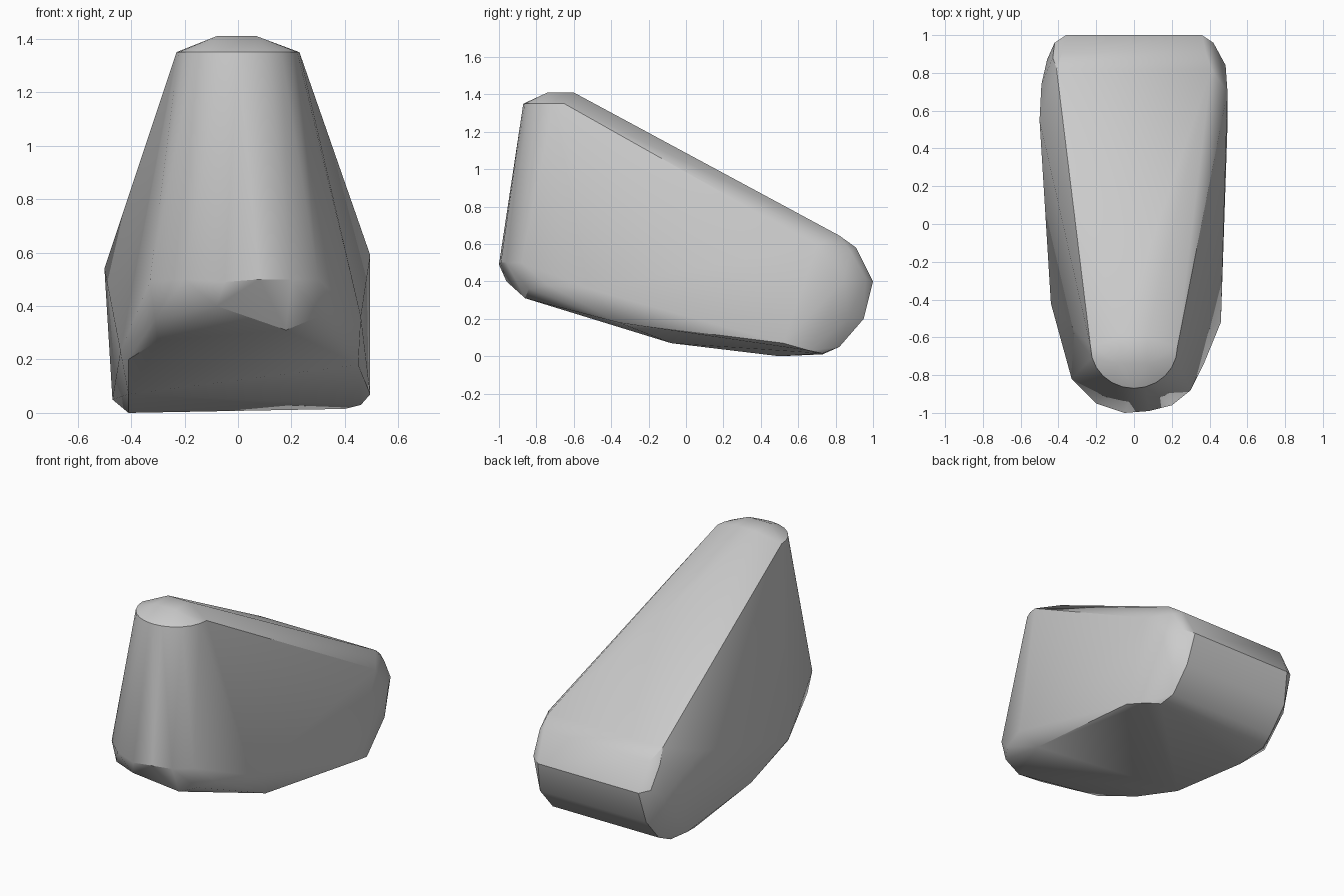
import bpy, bmesh
from math import sin, cos, pi

cube = bpy.data.objects.get("Cube")
if cube:
    bpy.data.objects.remove(cube, do_unlink=True)

stone = bpy.data.materials.new("light_grey")
stone.use_nodes = True
grey = (0.6, 0.6, 0.6, 1)
stone.diffuse_color = grey
stone.node_tree.nodes["Principled BSDF"].inputs["Base Color"].default_value = grey

points = []

# Rounded rim and small flat crown at the tall end
for i in range(13):
    a = pi * i / 12
    points.append((0.23 * cos(a), -0.65 - 0.22 * sin(a), 1.35))
points += [(-0.08, -0.74, 1.41), (0.07, -0.74, 1.41),
           (-0.08, -0.6, 1.41), (0.07, -0.6, 1.41)]

# Widest line around the nose
points += [(-0.33, -0.82, 0.49), (-0.2, -0.95, 0.5), (-0.05, -1, 0.49),
           (0.08, -0.99, 0.5), (0.2, -0.96, 0.5), (0.3, -0.88, 0.5),
           (0.37, -0.74, 0.38)]

# Chin and sloping underside
points += [(-0.31, -0.8, 0.35), (-0.3, -0.7, 0.27), (-0.08, -0.96, 0.4),
           (0.18, -0.86, 0.31), (0.3, -0.84, 0.36),
           (-0.41, -0.46, 0.2), (-0.41, -0.08, 0.07), (-0.41, 0.5, 0),
           (0.45, -0.36, 0.18), (0.495, 0.52, 0.07), (0.46, 0.66, 0.03),
           (0.4, 0.73, 0.015), (-0.4, 0.73, 0.01)]

# Bulging flanks
points += [(-0.44, -0.42, 0.23), (-0.5, 0.55, 0.54), (-0.47, 0.66, 0.05),
           (-0.49, 0.74, 0.45), (0.46, -0.52, 0.36), (0.495, 0.7, 0.59),
           (0.485, 0.84, 0.4)]

# Rounded low end, mirrored across the width
for s in (-1, 1):
    points += [(s * 0.41, 0.82, 0.645), (s * 0.38, 0.91, 0.58),
               (s * 0.43, 0.88, 0.56), (s * 0.36, 1, 0.4),
               (s * 0.42, 0.96, 0.42), (s * 0.46, 0.87, 0.35),
               (s * 0.38, 0.95, 0.2), (s * 0.44, 0.87, 0.2),
               (s * 0.38, 0.82, 0.05)]

# Wrap the outline points in one faceted shell
bm = bmesh.new()
for p in points:
    bm.verts.new(p)
result = bmesh.ops.convex_hull(bm, input=bm.verts)
loose = [v for v in bm.verts if not v.link_faces]
bmesh.ops.delete(bm, geom=loose, context='VERTS')
bmesh.ops.recalc_face_normals(bm, faces=bm.faces)
mesh = bpy.data.meshes.new("wedge_rock")
bm.to_mesh(mesh)
bm.free()
mesh.materials.append(stone)

rock = bpy.data.objects.new("wedge_rock", mesh)
bpy.context.collection.objects.link(rock)
bpy.ops.object.select_all(action='DESELECT')
rock.select_set(True)
bpy.context.view_layer.objects.active = rock
bpy.ops.object.shade_smooth_by_angle(angle=pi / 6)
